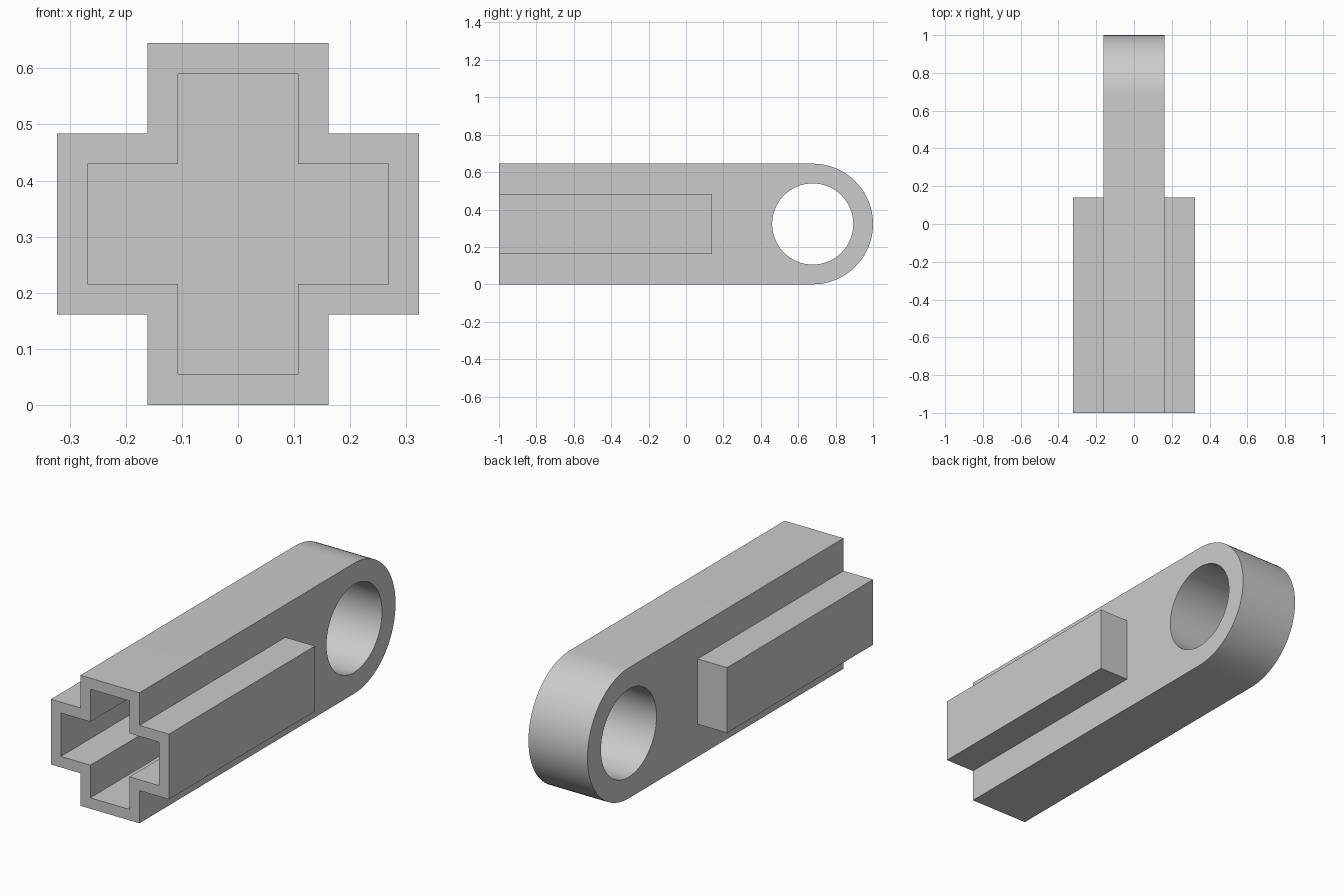
import bpy
import bmesh
from math import cos, sin, pi, radians
from mathutils import Vector

cube = bpy.data.objects.get("Cube")
if cube:
    bpy.data.objects.remove(cube, do_unlink=True)

R = 0.3225            # half height of the bar and radius of its rounded end
HALF = R / 2          # half thickness of each arm of the cross
WALL = 0.054
EYE_Y = 1 - R         # centre of the round eye
RAIL_END = 0.14

grey = bpy.data.materials.new("light grey")
grey.diffuse_color = (0.6, 0.6, 0.6, 1)
grey.use_nodes = True
grey.node_tree.nodes["Principled BSDF"].inputs["Base Color"].default_value = (0.6, 0.6, 0.6, 1)


def prism(name, outline, offset):
    """Extrude a closed outline of points along an offset."""
    bm = bmesh.new()
    face = bm.faces.new([bm.verts.new(p) for p in outline])
    moved = bmesh.ops.extrude_face_region(bm, geom=[face])["geom"]
    bmesh.ops.translate(bm, vec=Vector(offset),
                        verts=[v for v in moved if isinstance(v, bmesh.types.BMVert)])
    bmesh.ops.recalc_face_normals(bm, faces=bm.faces)
    mesh = bpy.data.meshes.new(name)
    bm.to_mesh(mesh)
    bm.free()
    mesh.materials.append(grey)
    obj = bpy.data.objects.new(name, mesh)
    bpy.context.collection.objects.link(obj)
    return obj


def arc(x, radius, start, end, steps):
    """Points around the eye centre in the side plane."""
    angles = [start + (end - start) * i / steps for i in range(steps + 1)]
    return [(x, EYE_Y + radius * cos(a), R + radius * sin(a)) for a in angles]


def cross(y, reach, half):
    """Plus-shaped outline facing the front."""
    corner = [(reach, -half), (reach, half), (half, half)]
    points = []
    for turn in range(4):
        points += [(x, y, R + z) for x, z in corner]
        corner = [(-z, x) for x, z in corner]
    return points


def combine(target, other, operation):
    mod = target.modifiers.new(operation, 'BOOLEAN')
    mod.operation, mod.solver, mod.object = operation, 'EXACT', other
    bpy.context.view_layer.objects.active = target
    bpy.ops.object.modifier_apply(modifier=mod.name)
    bpy.data.objects.remove(other, do_unlink=True)


# Bar with a rounded back end
bar = prism("connector_bar",
            [(-HALF, -1, 0)] + arc(-HALF, R, -pi / 2, pi / 2, 48) + [(-HALF, -1, 2 * R)],
            (2 * HALF, 0, 0))

# Side rails, one block through the bar
rails = prism("side_rails",
              [(x, -1, R + z) for x, z in ((-R, -HALF), (R, -HALF), (R, HALF), (-R, HALF))],
              (0, 1 + RAIL_END, 0))
combine(bar, rails, 'UNION')

# Cross-shaped socket, open at the front
socket = prism("socket_cutter", cross(-1.1, R - WALL, HALF - WALL),
               (0, 1.1 + RAIL_END - WALL, 0))
combine(bar, socket, 'DIFFERENCE')

# Round eye through the back end
eye = prism("eye_cutter", arc(-0.5, 0.217, 0, 2 * pi * 63 / 64, 63), (1, 0, 0))
combine(bar, eye, 'DIFFERENCE')

# Smooth curved walls, sharp corners
bpy.ops.object.select_all(action='DESELECT')
bar.select_set(True)
bpy.context.view_layer.objects.active = bar
bpy.ops.object.shade_smooth_by_angle(angle=radians(30))
